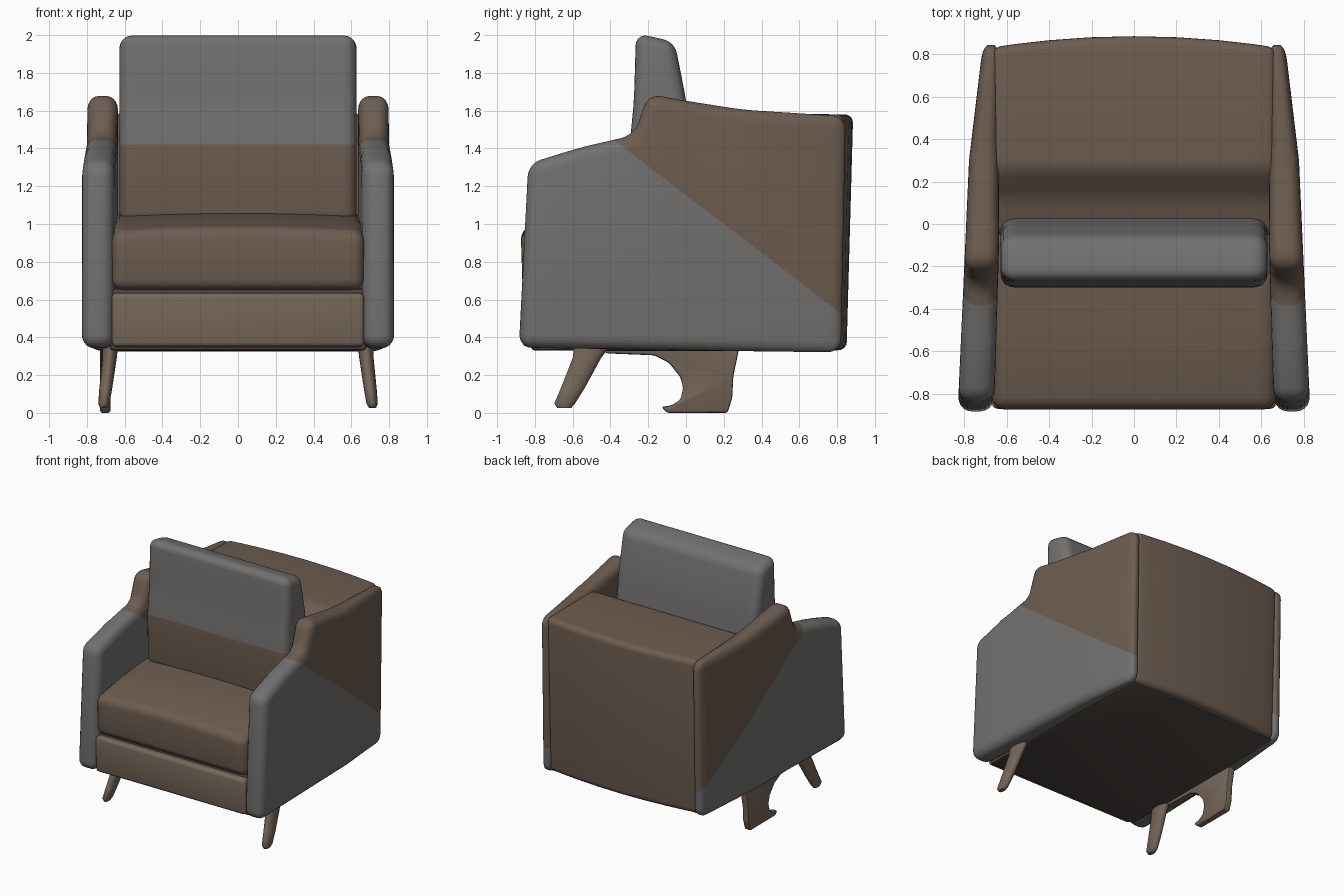
import bpy, bmesh, math
from mathutils import Vector

if "Cube" in bpy.data.objects:
    bpy.data.objects.remove(bpy.data.objects["Cube"])


def material(name, rgb):
    m = bpy.data.materials.new(name)
    m.diffuse_color = (*rgb, 1)
    m.use_nodes = True
    m.node_tree.nodes["Principled BSDF"].inputs["Base Color"].default_value = m.diffuse_color
    return m


BROWN = material("brown_fabric", (0.15, 0.108, 0.08))
TAN = material("tan_fabric", (0.18, 0.135, 0.10))
GREY = material("grey_fabric", (0.17, 0.165, 0.16))
DARK = material("dark_underside", (0.075, 0.062, 0.052))


def finish(name, bm, mats, angle=40):
    bmesh.ops.recalc_face_normals(bm, faces=bm.faces[:])
    me = bpy.data.meshes.new(name)
    bm.to_mesh(me)
    bm.free()
    for m in mats:
        me.materials.append(m)
    me.shade_smooth()
    me.set_sharp_from_angle(angle=math.radians(angle))
    ob = bpy.data.objects.new(name, me)
    bpy.context.collection.objects.link(ob)
    return ob


def cut(bm, co, no):
    bmesh.ops.bisect_plane(bm, geom=bm.verts[:] + bm.edges[:] + bm.faces[:],
                           plane_co=co, plane_no=no, dist=1e-5)


def prism(name, profile, x0, x1, bevel, mats, segments=5, cuts=(), warp=None, split=None):
    """Extrude a (y, z) profile along x, round it, optionally warp and two-tone it."""
    bm = bmesh.new()
    face = bm.faces.new([bm.verts.new((x0, y, z)) for y, z in profile])
    ext = bmesh.ops.extrude_face_region(bm, geom=[face])["geom"]
    for v in ext:
        if isinstance(v, bmesh.types.BMVert):
            v.co.x = x1
    bmesh.ops.recalc_face_normals(bm, faces=bm.faces[:])
    bmesh.ops.bevel(bm, geom=bm.edges[:], offset=bevel, segments=segments,
                    profile=0.5, affect='EDGES', clamp_overlap=True)
    for co, no in cuts:
        cut(bm, co, no)
    if split:
        co, no = Vector(split[0]), Vector(split[1])
        cut(bm, co, no)
        for f in bm.faces:
            f.material_index = int((f.calc_center_median() - co).dot(no) < 0)
    if warp:
        for v in bm.verts:
            warp(v.co)
    return finish(name, bm, mats)


def mirror(ob):
    ob.modifiers.new("mirror", 'MIRROR').use_axis[0] = True


X_CUTS = [((x, 0, 0), (1, 0, 0)) for x in (-0.55, -0.4, -0.2, 0, 0.2, 0.4, 0.55)]


# Side panels with low front arm and raised rear shoulder
def taper(co):
    t = (co.x - 0.64) / 0.19
    y = co.y
    outer = 0.79 - 0.045 * y - 0.075 * max(0, y - 0.3)
    inner = 0.635 - 0.03 * min(0, y + 0.1)
    co.x = inner + t * (outer - inner)


mirror(prism("arms",
             [(-0.885, 0.345), (0.82, 0.32), (0.845, 1.57), (0.30, 1.605), (-0.02, 1.655),
              (-0.20, 1.69), (-0.275, 1.47), (-0.56, 1.405), (-0.835, 1.32)],
             0.64, 0.83, 0.07, [BROWN, GREY],
             cuts=[((0, y, 0), (0, 1, 0)) for y in (-0.6, -0.1, 0.3, 0.55)],
             warp=taper, split=((0, -0.35, 1.42), (0, 0.84, 1.10))))


# Deep back block with a bowed rear panel and a sloped front lip
def bow(co):
    if co.y > 0.4:
        co.y -= 0.05 * (co.x / 0.65) ** 2 * min(1, (co.y - 0.4) / 0.3)


prism("back_block",
      [(-0.05, 0.36), (0.85, 0.33), (0.885, 1.58), (0.26, 1.585), (0.12, 1.47), (-0.05, 1.42)],
      -0.67, 0.67, 0.045, [BROWN], cuts=X_CUTS, warp=bow)

# Base frame, front rail
prism("base_frame", [(-0.82, 0.33), (0.78, 0.325), (0.78, 0.66), (-0.82, 0.66)],
      -0.68, 0.68, 0.02, [DARK], segments=2)
prism("front_rail", [(-0.865, 0.35), (-0.6, 0.35), (-0.6, 0.635), (-0.87, 0.635)],
      -0.668, 0.668, 0.025, [TAN], segments=3)


# Seat cushion with a gentle crown
def crown(co):
    if co.z > 0.85:
        co.z += 0.02 * (1 - (co.x / 0.67) ** 2)


prism("seat_cushion",
      [(-0.865, 0.65), (0.0, 0.65), (0.0, 1.06), (-0.55, 1.015), (-0.875, 0.96)],
      -0.668, 0.668, 0.06, [BROWN], cuts=X_CUTS, warp=crown)

# Back cushion, grey above and brown below
prism("back_cushion",
      [(-0.29, 1.0), (0.03, 1.0), (0.03, 1.40), (0.0, 1.66), (-0.06, 1.965),
       (-0.265, 2.01), (-0.275, 1.66), (-0.30, 1.40)],
      -0.628, 0.628, 0.065, [GREY, BROWN],
      cuts=X_CUTS, split=((0, 0, 1.42), (0, 0, 1)))

# Splayed front legs, lofted from oval rings
bm = bmesh.new()
rings = []
for x, y, z, rx, ry in [(0.675, -0.49, 0.37, 0.042, 0.10), (0.68, -0.525, 0.29, 0.038, 0.075),
                        (0.70, -0.60, 0.13, 0.034, 0.063), (0.71, -0.642, 0.05, 0.030, 0.055),
                        (0.712, -0.645, 0.025, 0.018, 0.036)]:
    rings.append([bm.verts.new((x + rx * math.cos(a), y + ry * math.sin(a), z))
                  for a in (math.tau * i / 20 for i in range(20))])
for a, b in zip(rings, rings[1:]):
    for i in range(20):
        j = (i + 1) % 20
        bm.faces.new((a[i], a[j], b[j], b[i]))
bm.faces.new(rings[0])
bm.faces.new(rings[-1])
mirror(finish("front_legs", bm, [TAN], 60))

# Single thin hooked leg under the left side
prism("hooked_leg",
      [(-0.50, 0.36), (-0.42, 0.315), (-0.17, 0.305), (-0.09, 0.265), (-0.03, 0.19),
       (-0.015, 0.13), (-0.03, 0.07), (-0.075, 0.04), (-0.13, 0.032), (-0.10, 0.0),
       (0.22, 0.0), (0.245, 0.08), (0.25, 0.19), (0.285, 0.36)],
      -0.73, -0.675, 0.012, [TAN], segments=2)
